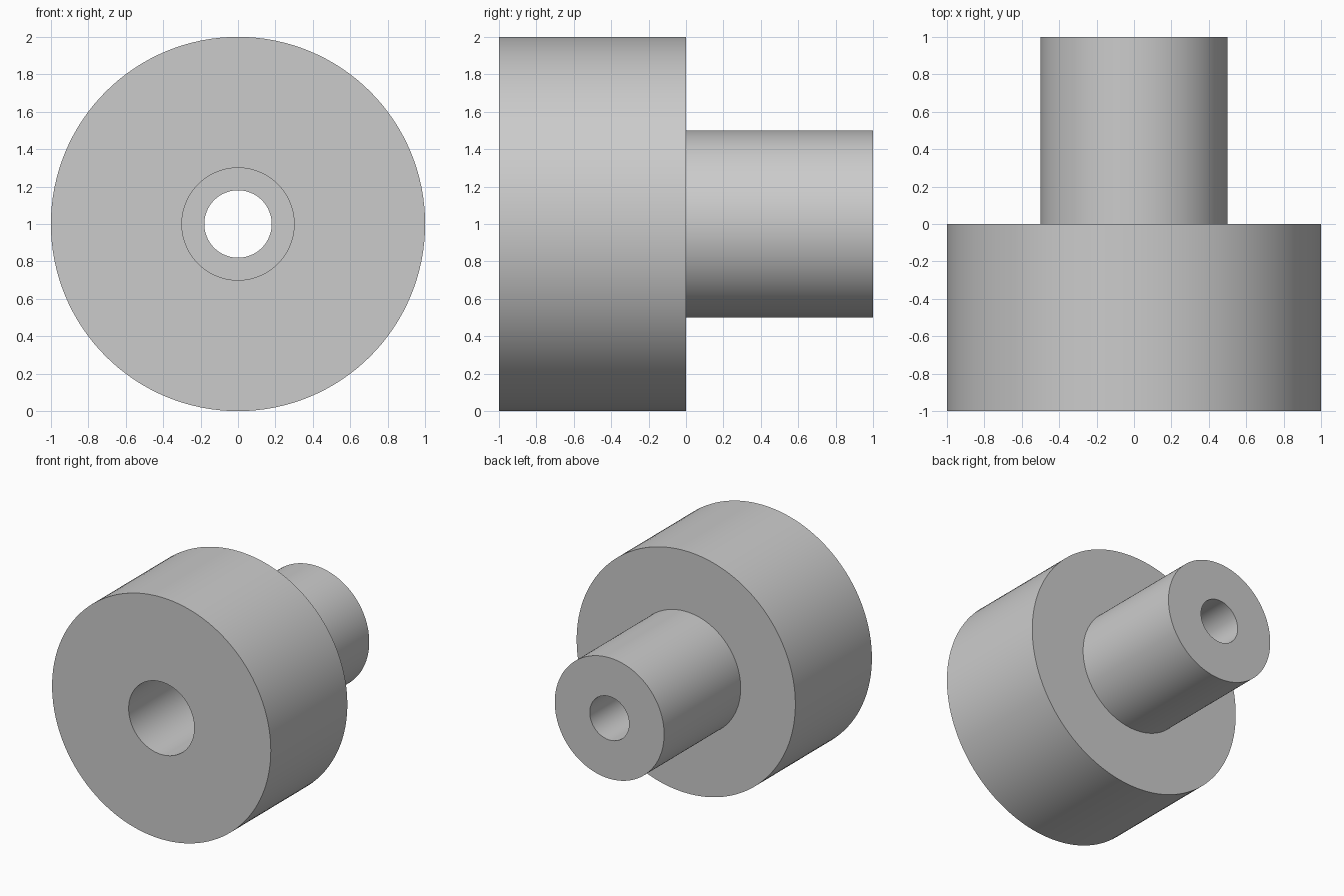
import bpy
import bmesh
import math
from mathutils import Vector, Matrix

SEGMENTS = 128

cube = bpy.data.objects.get("Cube")
if cube:
    bpy.data.objects.remove(cube, do_unlink=True)

grey = bpy.data.materials.new("plain grey")
grey.use_nodes = True
colour = (0.6, 0.6, 0.6, 1)
grey.diffuse_color = colour
grey.node_tree.nodes["Principled BSDF"].inputs["Base Color"].default_value = colour


def lathe(name, profile, material):
    """Turn a closed (radius, y) profile around the y axis at z = 1."""
    bm = bmesh.new()
    verts = [bm.verts.new((r, y, 0)) for r, y in profile]
    edges = [bm.edges.new((v, verts[i - 1])) for i, v in enumerate(verts)]
    bmesh.ops.spin(bm, geom=verts + edges, cent=(0, 0, 0), axis=(0, 1, 0),
                   angle=math.tau, steps=SEGMENTS)
    bmesh.ops.remove_doubles(bm, verts=bm.verts, dist=0.0001)
    bmesh.ops.recalc_face_normals(bm, faces=bm.faces)
    bmesh.ops.transform(bm, matrix=Matrix.Translation(Vector((0, 0, 1))), verts=bm.verts)
    mesh = bpy.data.meshes.new(name)
    bm.to_mesh(mesh)
    bm.free()
    mesh.materials.append(material)
    obj = bpy.data.objects.new(name, mesh)
    bpy.context.collection.objects.link(obj)
    bpy.ops.object.select_all(action="DESELECT")
    obj.select_set(True)
    bpy.context.view_layer.objects.active = obj
    bpy.ops.object.shade_smooth_by_angle(angle=math.radians(30))
    return obj


# Wide head and narrow shank, with a stepped bore right through
lathe("stepped_bushing", [
    (0.3, -1), (1, -1), (1, 0),        # head
    (0.5, 0), (0.5, 1),                # shank
    (0.18, 1), (0.18, 0), (0.3, 0),    # narrow bore, then counterbore
], grey)
